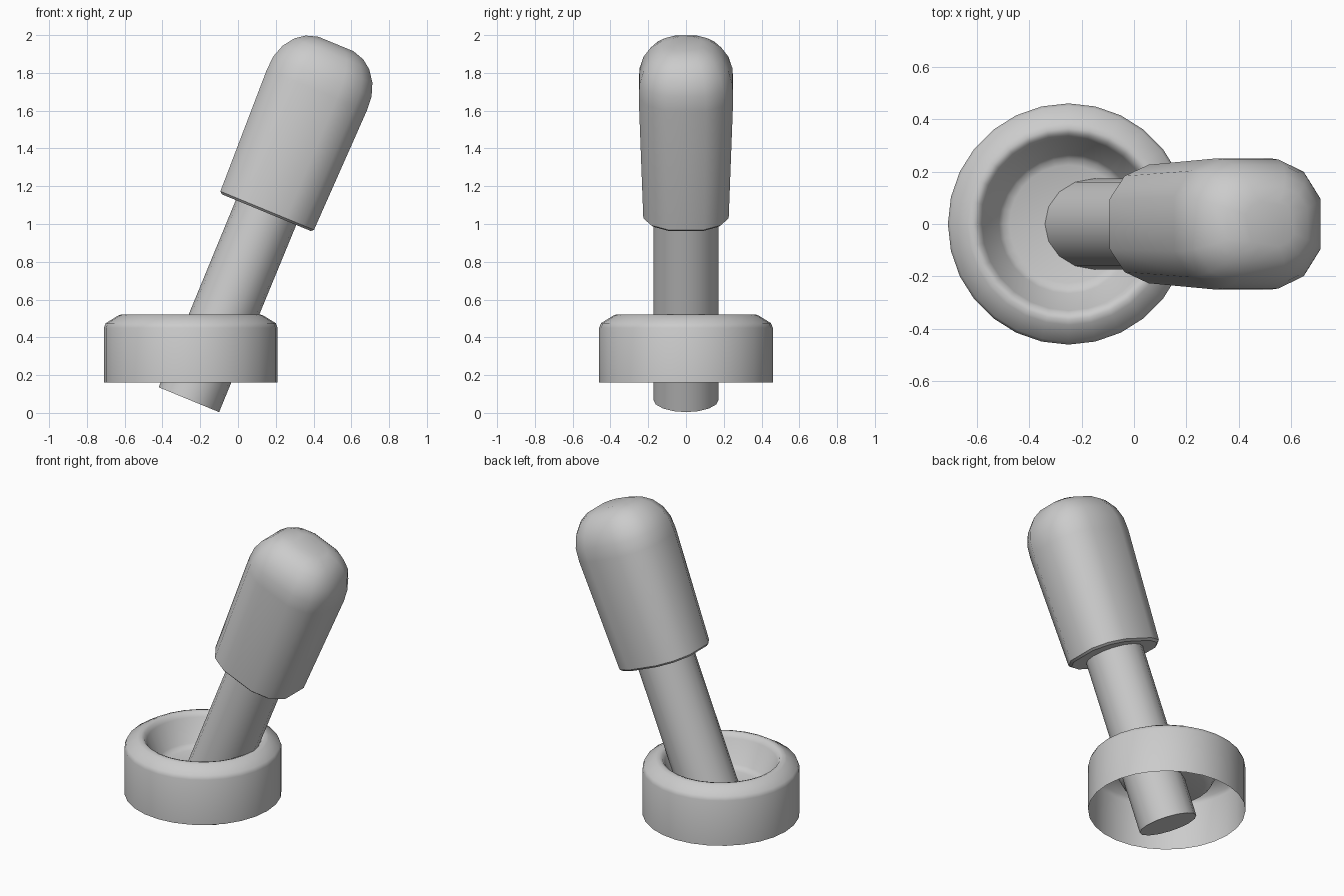
import bpy, math
from mathutils import Matrix, Vector

if "Cube" in bpy.data.objects:
    bpy.data.objects.remove(bpy.data.objects["Cube"])

TILT = math.radians(22.4)


def loft(name, rings, matrix, cap_start=False, cap_end=False):
    """Skin a list of closed rings and place the result."""
    n = len(rings[0])
    verts = [p for r in rings for p in r]
    faces = [(i * n + j, i * n + (j + 1) % n, (i + 1) * n + (j + 1) % n, (i + 1) * n + j)
             for i in range(len(rings) - 1) for j in range(n)]
    if cap_start:
        faces.append(tuple(reversed(range(n))))
    if cap_end:
        faces.append(tuple(range(len(verts) - n, len(verts))))
    mesh = bpy.data.meshes.new(name)
    mesh.from_pydata(verts, [], faces)
    mesh.transform(matrix)
    obj = bpy.data.objects.new(name, mesh)
    bpy.context.collection.objects.link(obj)
    bpy.ops.object.select_all(action='DESELECT')
    obj.select_set(True)
    bpy.context.view_layer.objects.active = obj
    bpy.ops.object.shade_smooth_by_angle(angle=math.radians(40))
    return obj


def circle(r, z, n):
    return [(r * math.cos(2 * math.pi * k / n), r * math.sin(2 * math.pi * k / n), z)
            for k in range(n)]


def rounded_square(hx, hy, z):
    """Twelve-sided rounded square with half sizes hx, hy."""
    quad = [(1, 0.42), (0.77, 0.81), (0.40, 1)]
    pts = quad + [(-x, y) for x, y in reversed(quad)]
    pts += [(-x, -y) for x, y in pts]
    return [(x * hx, y * hy, z) for x, y in pts]


def tilted(x, z):
    return Matrix.Translation(Vector((x, 0, z))) @ Matrix.Rotation(TILT, 4, 'Y')


# Dished collar, open underneath
collar = [(0.46, 0.16), (0.46, 0.45), (0.45, 0.475), (0.385, 0.515), (0.365, 0.522),
          (0.345, 0.515), (0.33, 0.49), (0.265, 0.355), (0.25, 0.34), (0.225, 0.33)]
loft("base_collar", [circle(r, z, 28) for r, z in collar],
     Matrix.Translation(Vector((-0.25, 0, 0))), cap_end=True)

# Leaning shaft
loft("lever_shaft", [circle(0.173, z, 16) for z in (0, 1.08)],
     tilted(-0.26, 0.07), cap_start=True, cap_end=True)

# Flared grip with a rounded top
grip = [(0.255, 0.213, 0), (0.268, 0.226, 0.012), (0.286, 0.25, 0.70), (0.281, 0.246, 0.78),
        (0.257, 0.225, 0.85), (0.214, 0.187, 0.91), (0.165, 0.14, 0.946), (0.10, 0.085, 0.966)]
loft("lever_grip", [rounded_square(*g) for g in grip],
     tilted(0.15, 1.06), cap_start=True, cap_end=True)
